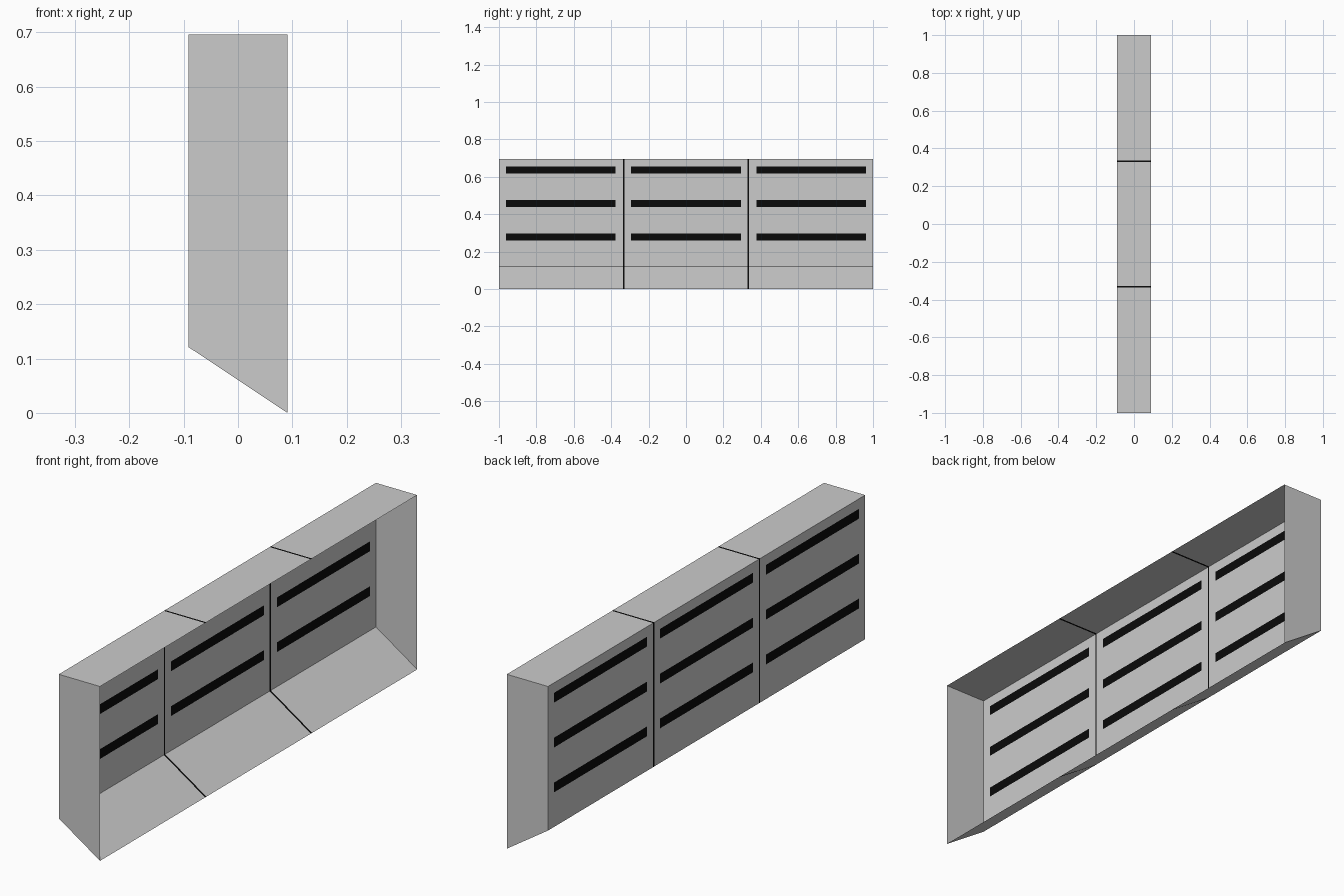
import bpy, bmesh

if "Cube" in bpy.data.objects:
    bpy.data.objects.remove(bpy.data.objects["Cube"])

X, H, LIP = 0.091, 0.696, 0.121      # half depth, height, height of the sloped floor at the back
PROFILE = [(X, 0), (-X, LIP), (-X, H), (X, H)]
SEAM = 0.004                         # half width of the seams
SEAMS = [-1 / 3, 1 / 3]
BAYS = [(-1, SEAMS[0] - SEAM), (SEAMS[0] + SEAM, SEAMS[1] - SEAM), (SEAMS[1] + SEAM, 1)]
SLOT_Y = [(c - 0.293, c + 0.293) for c in (-0.669, 0, 0.669)]
SLOT_Z = [(0.259, 0.298), (0.438, 0.477), (0.617, 0.656)]

black = bpy.data.materials.new("black")
black.diffuse_color = (0.003, 0.003, 0.003, 1)
black.use_nodes = True
black.node_tree.nodes["Principled BSDF"].inputs["Base Color"].default_value = black.diffuse_color


def sheet(name, polys, mat=None):
    bm = bmesh.new()
    for poly in polys:
        bm.faces.new([bm.verts.new(p) for p in poly])
    bmesh.ops.remove_doubles(bm, verts=bm.verts[:], dist=1e-5)
    me = bpy.data.meshes.new(name)
    bm.to_mesh(me)
    bm.free()
    if mat:
        me.materials.append(mat)
    ob = bpy.data.objects.new(name, me)
    bpy.context.collection.objects.link(ob)
    return ob


def strip(a, b, y0, y1):
    """Rectangle spanning profile points a-b between y0 and y1."""
    return [(a[0], y0, a[1]), (b[0], y0, b[1]), (b[0], y1, b[1]), (a[0], y1, a[1])]


def back(y0, y1, z0, z1):
    return strip((-X, z0), (-X, z1), y0, y1)


# sloped floor and roof, one sheet per bay
sheet("sloped_floor", [strip(PROFILE[0], PROFILE[1], *bay) for bay in BAYS])
sheet("roof", [strip(PROFILE[2], PROFILE[3], *bay) for bay in BAYS])

# back wall with slot openings: a grid per bay, leaving out the slot cells
zs = [LIP] + [z for s in SLOT_Z for z in s] + [H]
wall = []
for (b0, b1), (s0, s1) in zip(BAYS, SLOT_Y):
    ys = [b0, s0, s1, b1]
    for i in range(3):
        for j in range(len(zs) - 1):
            if not (i == 1 and j % 2):
                wall.append(back(ys[i], ys[i + 1], zs[j], zs[j + 1]))
sheet("back_wall", wall)

# black slots filling the openings
sheet("slots", [back(*y, *z) for y in SLOT_Y for z in SLOT_Z], black)

# black seams running around floor, back and roof
sheet("seams", [strip(a, b, y - SEAM, y + SEAM)
                for y in SEAMS for a, b in zip(PROFILE, PROFILE[1:])], black)

# end walls
for name, y in (("end_wall_front", -1), ("end_wall_rear", 1)):
    sheet(name, [[(x, y, z) for x, z in PROFILE[::y]]])
